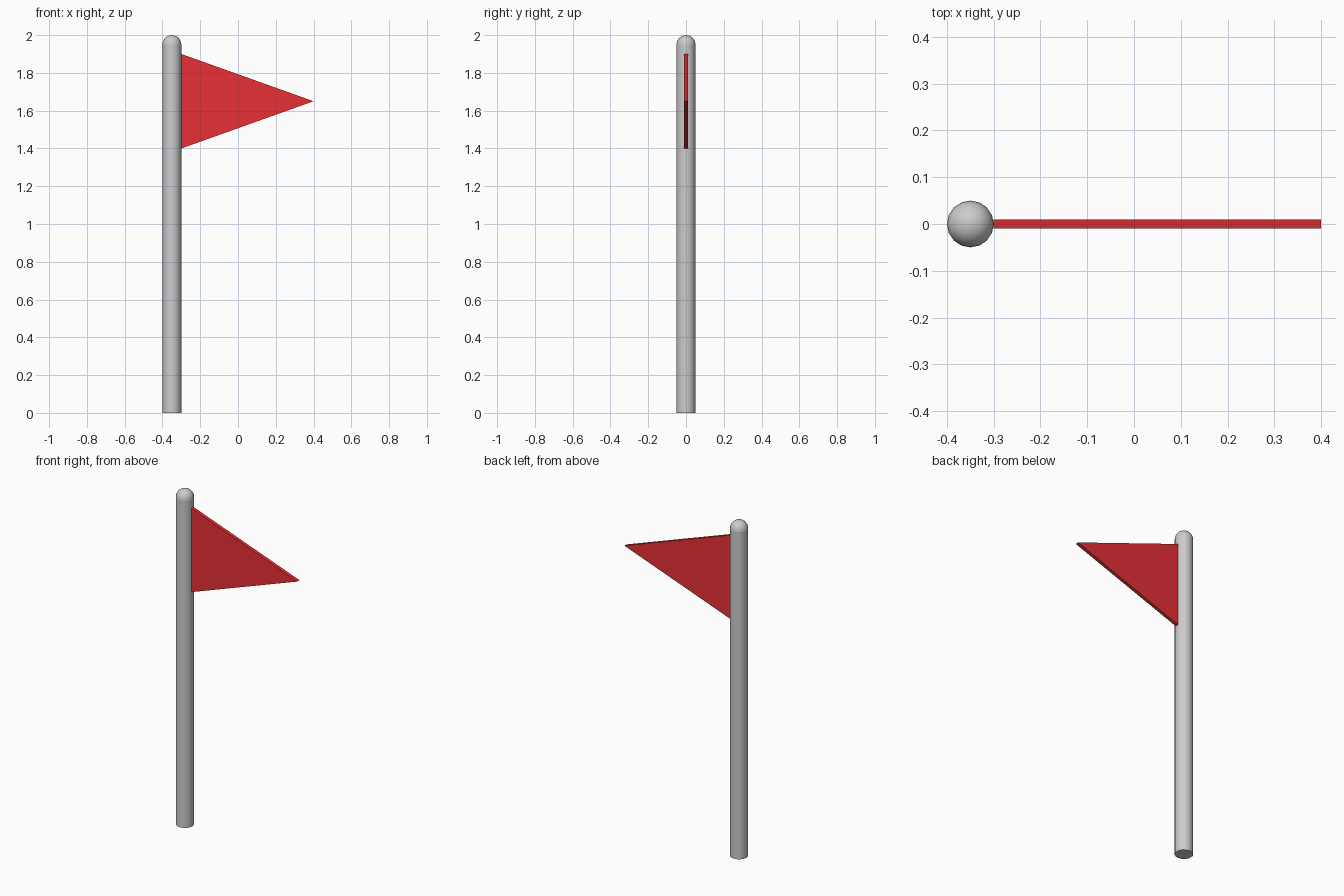
import bpy, bmesh

if "Cube" in bpy.data.objects:
    bpy.data.objects.remove(bpy.data.objects["Cube"])

POLE_X, RADIUS, POLE_TOP, SIDES = -0.35, 0.05, 1.95, 16


def smooth(obj):
    bpy.ops.object.select_all(action='DESELECT')
    obj.select_set(True)
    bpy.context.view_layer.objects.active = obj
    bpy.ops.object.shade_smooth_by_angle()


# Pole
bpy.ops.mesh.primitive_cylinder_add(vertices=SIDES, radius=RADIUS, depth=POLE_TOP,
                                    location=(POLE_X, 0, POLE_TOP / 2))
pole = bpy.context.object
pole.name = "pole"
smooth(pole)

# Rounded cap: upper half of a ball
bpy.ops.mesh.primitive_uv_sphere_add(segments=SIDES, ring_count=12, radius=RADIUS,
                                     location=(POLE_X, 0, POLE_TOP))
cap = bpy.context.object
cap.name = "pole_cap"
bm = bmesh.new()
bm.from_mesh(cap.data)
bmesh.ops.delete(bm, geom=[v for v in bm.verts if v.co.z < -1e-4], context='VERTS')
bm.to_mesh(cap.data)
bm.free()
smooth(cap)

# Pennant: triangle extruded to an even thickness
bm = bmesh.new()
outline = [(-0.30, 1.40), (0.40, 1.65), (-0.30, 1.90)]
face = bm.faces.new([bm.verts.new((x, -0.01, z)) for x, z in outline])
extruded = bmesh.ops.extrude_face_region(bm, geom=[face], use_keep_orig=True)
bmesh.ops.translate(bm, vec=(0, 0.02, 0),
                    verts=[g for g in extruded["geom"] if isinstance(g, bmesh.types.BMVert)])
bmesh.ops.recalc_face_normals(bm, faces=bm.faces)
mesh = bpy.data.meshes.new("pennant")
bm.to_mesh(mesh)
bm.free()
pennant = bpy.data.objects.new("pennant", mesh)
bpy.context.collection.objects.link(pennant)

red = bpy.data.materials.new("red_cloth")
red.diffuse_color = (0.8, 0.03, 0.035, 1)
red.use_nodes = True
red.node_tree.nodes["Principled BSDF"].inputs["Base Color"].default_value = red.diffuse_color
mesh.materials.append(red)
